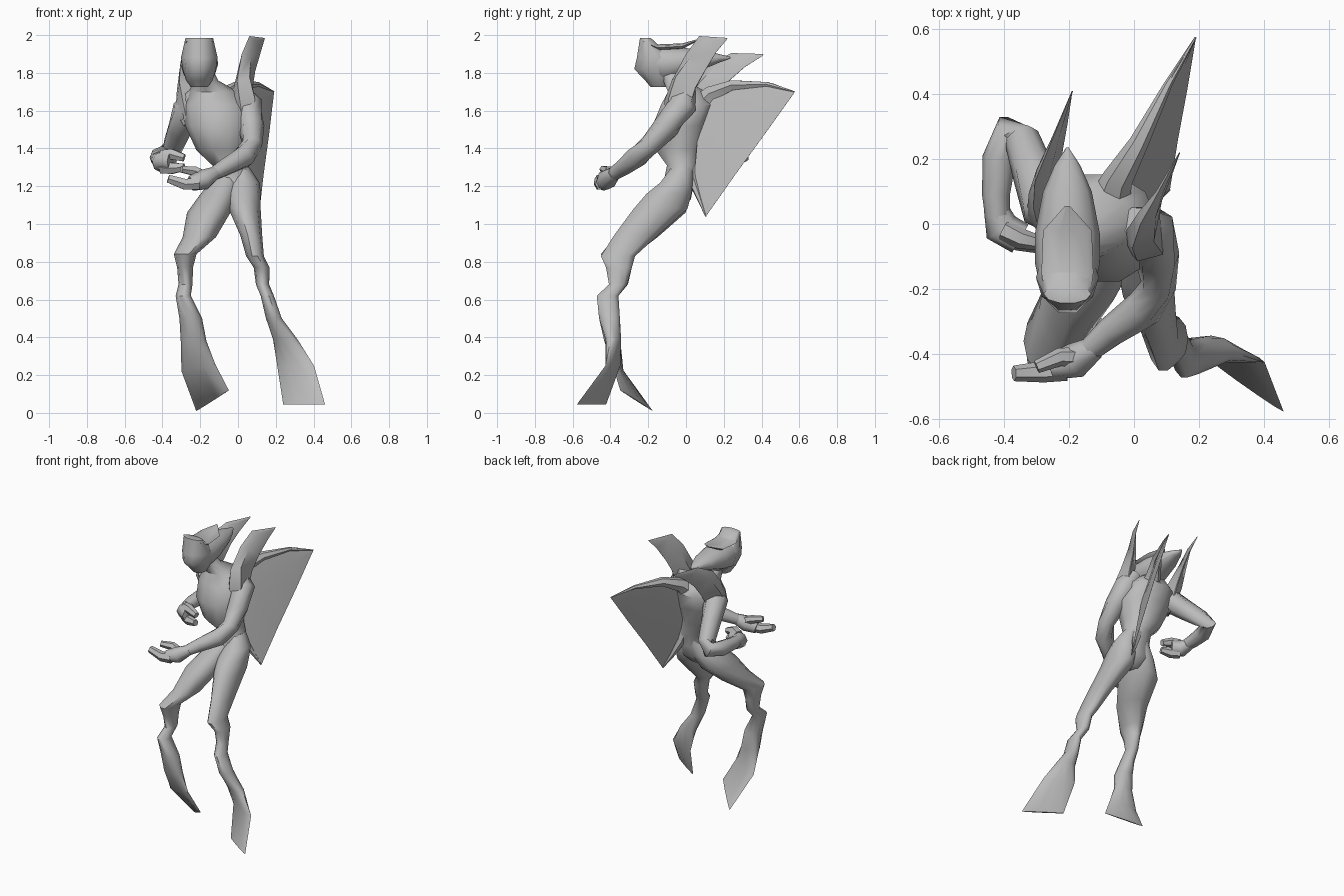
import bpy, bmesh, math
from mathutils import Vector

grey = bpy.data.materials.new("plain grey")
grey.diffuse_color = (0.5, 0.5, 0.5, 1)


def finish(name, bm, angle=50):
    """Turn a bmesh into a named, smooth-shaded object."""
    bmesh.ops.recalc_face_normals(bm, faces=bm.faces)
    me = bpy.data.meshes.new(name)
    bm.to_mesh(me)
    bm.free()
    me.materials.append(grey)
    ob = bpy.data.objects.new(name, me)
    bpy.context.collection.objects.link(ob)
    bpy.ops.object.select_all(action='DESELECT')
    ob.select_set(True)
    bpy.context.view_layer.objects.active = ob
    bpy.ops.object.shade_smooth_by_angle(angle=math.radians(angle))
    return ob


def skin(name, rings, angle=50):
    """Bridge a list of point rings and cap both ends."""
    bm = bmesh.new()
    rows = [[bm.verts.new(p) for p in ring] for ring in rings]
    n = len(rows[0])
    for a, b in zip(rows, rows[1:]):
        for i in range(n):
            j = (i + 1) % n
            bm.faces.new((a[i], a[j], b[j], b[i]))
    bm.faces.new(rows[0])
    bm.faces.new(rows[-1])
    return finish(name, bm, angle)


def oval(c, u, v, n, turn=0.0):
    return [c + u * math.cos(turn + math.tau * i / n) + v * math.sin(turn + math.tau * i / n)
            for i in range(n)]


def stack(name, rows, n=10):
    """Level sections: x, y, z, rx, ry, optional turn in degrees and tilt."""
    rings = []
    for x, y, z, rx, ry, *extra in rows:
        a = math.radians(extra[0]) if extra else 0
        tilt = extra[1] if len(extra) > 1 else 0
        u = Vector((math.cos(a), math.sin(a), tilt)) * rx
        v = Vector((-math.sin(a), math.cos(a), 0)) * ry
        rings.append(oval(Vector((x, y, z)), u, v, n))
    skin(name, rings)


def limb(name, joints, n=8):
    """Tube through joints given as x, y, z, radius."""
    pts = [Vector(j[:3]) for j in joints]
    rings = []
    for i, p in enumerate(pts):
        d = pts[min(i + 1, len(pts) - 1)] - pts[max(i - 1, 0)]
        u = d.cross(Vector((0, 0, 1))).normalized()
        v = d.cross(u).normalized()
        rings.append(oval(p, u * joints[i][3], v * joints[i][3], n))
    skin(name, rings)


def fin(name, stations):
    """Blade: each station is a thick leading point, a trailing point, half width."""
    rings = []
    for lead, trail, w in stations:
        a, b = Vector(lead), Vector(trail)
        side = (b - a).cross(Vector((0, 1, 0.6))).normalized() * w
        mid = a.lerp(b, 0.3)
        rings.append([a, mid + side, b + side * 0.06, b - side * 0.06, mid - side])
    skin(name, rings, 50)


def upright(name, rows, x=-.205, angle=50):
    """Sections facing the front: y, low z, high z, half width."""
    skin(name, [oval(Vector((x, y, (lo + hi) / 2)), Vector((w, 0, 0)),
                     Vector((0, 0, (hi - lo) / 2)), 10) for y, lo, hi, w in rows], angle)


# Torso, from crotch to neck
stack("torso", [
    (-.045, -.08, 1.07, .04, .05), (-.04, -.06, 1.13, .12, .09), (-.02, -.04, 1.21, .12, .085),
    (-.04, -.02, 1.31, .095, .085), (-.09, -.04, 1.39, .13, .125), (-.10, -.03, 1.52, .18, .155),
    (-.11, .01, 1.63, .18, .15), (-.13, .005, 1.70, .13, .105), (-.17, -.06, 1.76, .065, .065),
    (-.20, -.10, 1.83, .06, .07)])

# Head: face mask, tapering skull and a flat crest over it
stack("face_mask", [
    (-.205, -.14, 1.725, .045, .05), (-.205, -.145, 1.76, .07, .075), (-.205, -.155, 1.82, .088, .125),
    (-.205, -.165, 1.88, .097, .10), (-.205, -.215, 1.985, .073, .03)])
upright("skull", [(-.19, 1.77, 1.95, .085), (-.12, 1.745, 1.945, .10), (-.03, 1.77, 1.94, .10),
                  (.10, 1.82, 1.92, .075), (.18, 1.855, 1.90, .04), (.235, 1.875, 1.885, .004)])
upright("crest", [(-.225, 1.945, 1.985, .07), (-.15, 1.915, 1.952, .08), (-.02, 1.925, 1.957, .075),
                  (.055, 1.965, 1.977, .008)], angle=40)

# Legs running down into flat flipper feet
stack("left_leg", [
    (.01, -.02, 1.30, .05, .06), (.03, -.05, 1.22, .085, .09), (.03, -.09, 1.16, .09, .125),
    (.035, -.135, 1.08, .085, .15), (.07, -.265, .94, .058, .122),
    (.09, -.36, .83, .047, .095), (.125, -.355, .77, .042, .072), (.13, -.36, .68, .035, .05),
    (.155, -.415, .62, .035, .06), (.19, -.405, .50, .042, .058), (.25, -.385, .39, .066, .04, -12),
    (.305, -.387, .25, .105, .013, -22), (.35, -.50, .045, .135, .005, -35)])
stack("right_leg", [
    (-.06, -.02, 1.29, .05, .06), (-.07, -.05, 1.22, .08, .09), (-.105, -.09, 1.15, .10, .125),
    (-.155, -.145, 1.06, .115, .15), (-.205, -.265, .93, .088, .12),
    (-.28, -.36, .84, .06, .095), (-.28, -.355, .77, .042, .072), (-.278, -.355, .68, .037, .05),
    (-.29, -.415, .62, .04, .06), (-.25, -.405, .50, .06, .058), (-.235, -.39, .38, .068, .045),
    (-.21, -.36, .24, .093, .014, -16, .2), (-.135, -.262, .065, .122, .005, -45, .45)])

# Left arm reaching across the front
limb("left_arm", [
    (.00, .01, 1.72, .045), (.05, -.02, 1.63, .08), (.07, -.10, 1.52, .07), (.075, -.19, 1.42, .055),
    (.03, -.26, 1.355, .06), (-.07, -.33, 1.30, .047), (-.14, -.39, 1.26, .036)])
limb("left_palm", [
    (-.12, -.38, 1.27, .036), (-.18, -.42, 1.235, .055), (-.25, -.44, 1.215, .04)])
limb("left_lower_finger", [
    (-.21, -.445, 1.215, .038), (-.28, -.455, 1.21, .033), (-.37, -.46, 1.24, .024)], 6)
limb("left_upper_finger", [
    (-.17, -.41, 1.25, .032), (-.23, -.41, 1.28, .028), (-.30, -.44, 1.29, .02)], 6)

# Right arm bent back with the forearm brought forward
limb("right_arm", [
    (-.21, .01, 1.69, .05), (-.27, .05, 1.60, .08), (-.31, .16, 1.50, .066), (-.345, .26, 1.41, .056),
    (-.38, .29, 1.37, .052), (-.415, .20, 1.355, .052), (-.425, .09, 1.35, .043), (-.42, .02, 1.345, .038)])
limb("right_palm", [
    (-.425, .05, 1.345, .038), (-.41, -.01, 1.33, .055), (-.35, -.045, 1.33, .05)])
limb("right_lower_finger", [
    (-.40, -.02, 1.30, .038), (-.35, -.05, 1.295, .034), (-.285, -.07, 1.30, .022)], 6)
limb("right_upper_finger", [
    (-.40, -.02, 1.36, .036), (-.35, -.045, 1.37, .032), (-.285, -.06, 1.35, .022)], 6)

# Shoulder fins sweeping up and back
fin("left_shoulder_fin", [
    ((.03, -.10, 1.53), (.06, -.01, 1.50), .03), ((.01, -.115, 1.65), (.07, .01, 1.59), .07),
    ((-.005, -.075, 1.76), (.075, .05, 1.72), .055),
    ((.02, .00, 1.90), (.09, .10, 1.81), .03), ((.06, .07, 1.995), (.12, .16, 1.91), .012),
    ((.14, .22, 1.985), (.14, .215, 1.975), .002)])
fin("right_shoulder_fin", [
    ((-.27, -.04, 1.54), (-.24, .07, 1.50), .03), ((-.29, -.03, 1.64), (-.24, .10, 1.57), .06),
    ((-.31, .05, 1.75), (-.23, .16, 1.67), .045),
    ((-.305, .13, 1.85), (-.22, .23, 1.76), .025), ((-.26, .24, 1.905), (-.205, .31, 1.83), .012),
    ((-.19, .41, 1.90), (-.19, .405, 1.89), .002)])

# Back fin: arched spar on top, thin web down to a low rear point
fin("back_fin_web", [
    ((-.05, .08, 1.66), (.03, .04, 1.20), .015), ((-.025, .16, 1.715), (.11, .105, 1.04), .010),
    ((.04, .30, 1.755), (.135, .26, 1.26), .007), ((.12, .46, 1.745), (.165, .42, 1.48), .005),
    ((.19, .575, 1.70), (.19, .57, 1.69), .002)])
limb("back_fin_spar", [
    (-.08, .05, 1.60, .07), (-.05, .14, 1.69, .047), (.015, .25, 1.735, .03),
    (.105, .43, 1.74, .013), (.19, .575, 1.70, .003)], 6)
limb("back_fin_tail", [
    (-.03, .01, 1.38, .04), (.01, .035, 1.24, .03), (.06, .075, 1.13, .016), (.11, .105, 1.04, .003)], 6)
